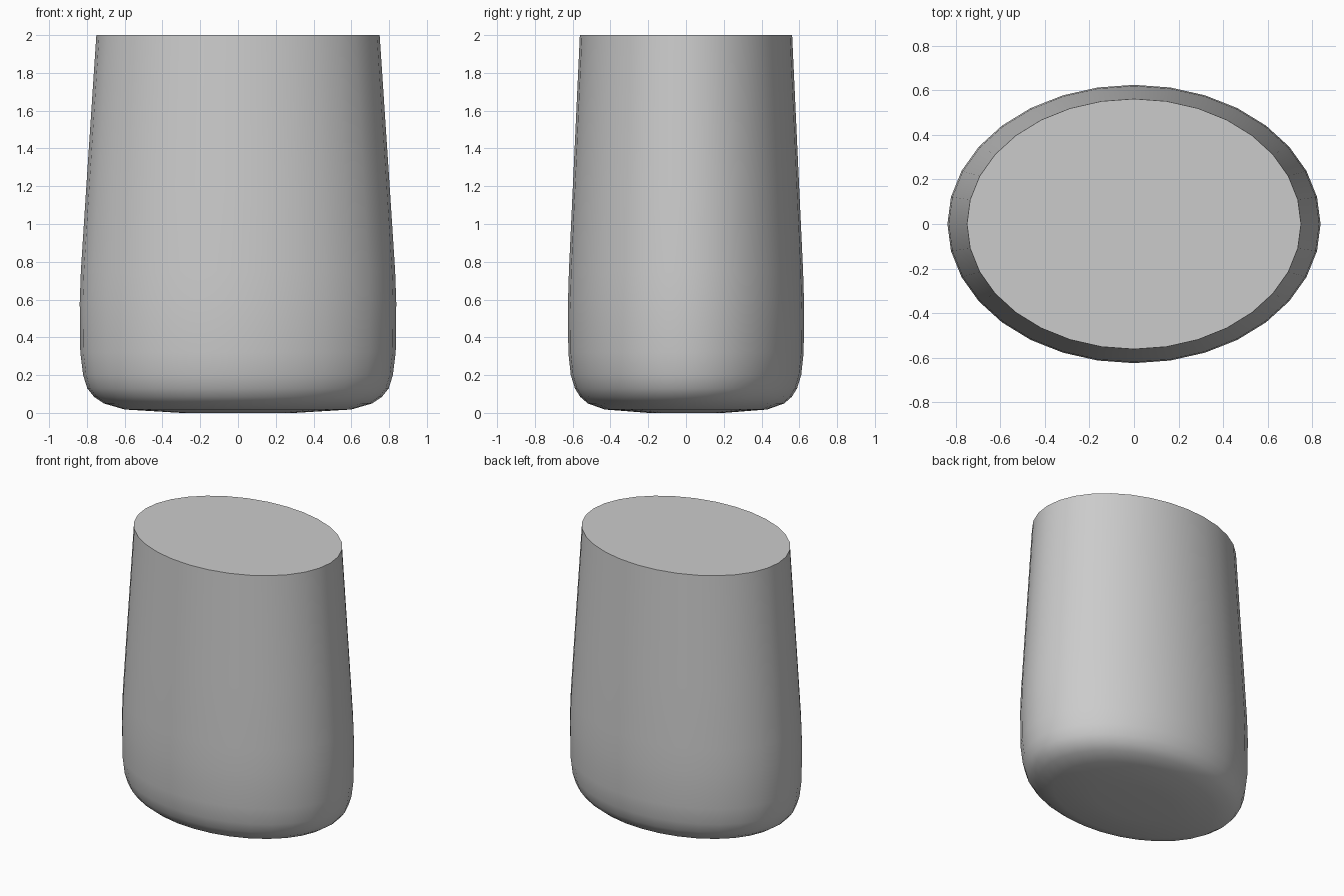
import bpy
import bmesh
from math import cos, sin, tau, radians

cube = bpy.data.objects.get("Cube")
if cube:
    bpy.data.objects.remove(cube)

SIDES = 32

# Colour
grey = bpy.data.materials.new("plain_grey")
grey.use_nodes = True
colour = (0.6, 0.6, 0.6, 1)
grey.diffuse_color = colour
grey.node_tree.nodes["Principled BSDF"].inputs["Base Color"].default_value = colour

# Profile from base to rim: height, half width, half depth
profile = [
    (0.0, 0.30, 0.20), (0.018, 0.60, 0.43), (0.05, 0.71, 0.52),
    (0.085, 0.762, 0.56), (0.13, 0.798, 0.588), (0.20, 0.82, 0.61),
    (0.32, 0.835, 0.623), (0.58, 0.838, 0.625), (0.75, 0.832, 0.62),
    (1.2, 0.803, 0.599), (2.0, 0.75, 0.562),
]

# Oval body with a rounded base and a flat closed top
bm = bmesh.new()
rings = []
for z, rx, ry in profile:
    rings.append([bm.verts.new((rx * cos(tau * i / SIDES), ry * sin(tau * i / SIDES), z))
                  for i in range(SIDES)])
for low, high in zip(rings, rings[1:]):
    for i in range(SIDES):
        j = (i + 1) % SIDES
        bm.faces.new((low[i], low[j], high[j], high[i]))
bm.faces.new(rings[0][::-1])
bm.faces.new(rings[-1])

mesh = bpy.data.meshes.new("tapered_oval_body")
bm.to_mesh(mesh)
bm.free()
mesh.materials.append(grey)
body = bpy.data.objects.new("tapered_oval_body", mesh)
bpy.context.collection.objects.link(body)

# Smooth sides with a crisp rim
bpy.ops.object.select_all(action="DESELECT")
body.select_set(True)
bpy.context.view_layer.objects.active = body
bpy.ops.object.shade_smooth_by_angle(angle=radians(40))
